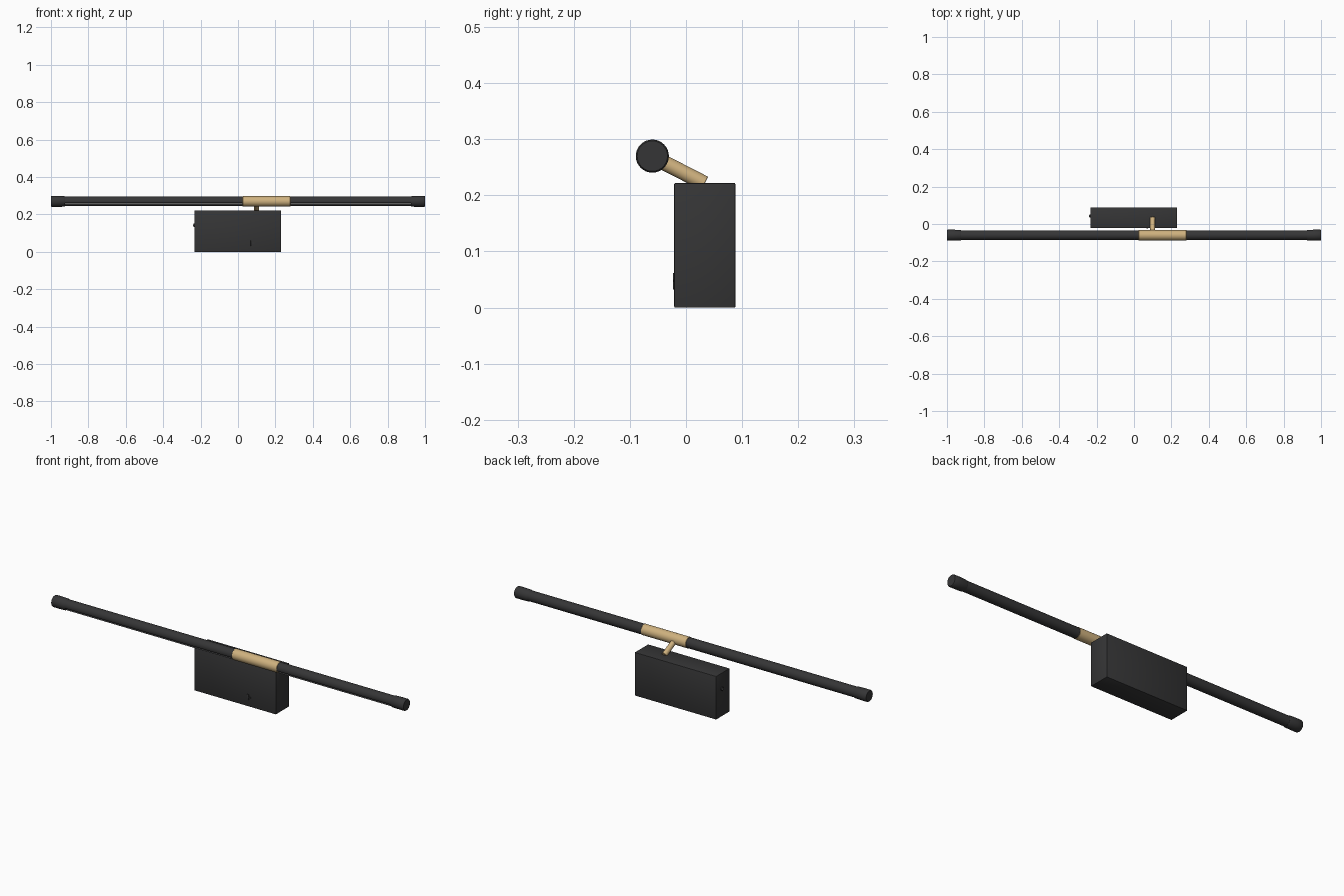
import bpy, bmesh, math
from mathutils import Vector

if "Cube" in bpy.data.objects:
    bpy.data.objects.remove(bpy.data.objects["Cube"])


def material(name, color):
    m = bpy.data.materials.new(name)
    m.diffuse_color = (*color, 1)
    m.use_nodes = True
    m.node_tree.nodes["Principled BSDF"].inputs["Base Color"].default_value = m.diffuse_color
    return m


BLACK = material("matte_black", (0.036, 0.036, 0.037))
BRASS = material("brushed_brass", (0.62, 0.44, 0.21))
PALE = material("pale_diffuser", (0.6, 0.6, 0.58))
GREY = material("steel_grey", (0.25, 0.25, 0.25))

AXIS_Y, AXIS_Z = -0.06, 0.27      # centre line of the lamp tube


def finish(name, bm, mats, smooth=True):
    bmesh.ops.recalc_face_normals(bm, faces=bm.faces)
    me = bpy.data.meshes.new(name)
    bm.to_mesh(me)
    bm.free()
    ob = bpy.data.objects.new(name, me)
    bpy.context.collection.objects.link(ob)
    for m in mats:
        me.materials.append(m)
    if smooth:
        bpy.ops.object.select_all(action='DESELECT')
        ob.select_set(True)
        bpy.context.view_layer.objects.active = ob
        bpy.ops.object.shade_smooth_by_angle(angle=math.radians(35))
    return ob


def lathe(name, start, direction, profile, mat, n=32):
    """Closed turned solid: profile is (distance along axis, radius)."""
    bm = bmesh.new()
    rot = Vector(direction).to_track_quat('Z', 'Y')
    rings = []
    for d, r in profile:
        rings.append([bm.verts.new(Vector(start) + rot @ Vector((
            r * math.cos(2 * math.pi * i / n), r * math.sin(2 * math.pi * i / n), d)))
            for i in range(n)])
    for a, b in zip(rings, rings[1:]):
        for i in range(n):
            bm.faces.new((a[i], a[(i + 1) % n], b[(i + 1) % n], b[i]))
    bm.faces.new(rings[0][::-1])
    bm.faces.new(rings[-1])
    return finish(name, bm, [mat])


def box(name, lo, hi, mat, bevel=0.0):
    bm = bmesh.new()
    bmesh.ops.create_cube(bm, size=1)
    for v in bm.verts:
        v.co = Vector([(lo[k] + hi[k]) / 2 + v.co[k] * (hi[k] - lo[k]) for k in range(3)])
    if bevel:
        bmesh.ops.bevel(bm, geom=bm.edges[:], offset=bevel, segments=2,
                        profile=0.5, affect='EDGES')
    return finish(name, bm, [mat])


# Lamp tube with a light channel opening down and to the front
def lamp_tube(x0, x1, r=0.026, top=-20, bottom=-55, depth=0.012, n=40):
    span = 360 - (top - bottom)
    angles = [math.radians(top + span * i / n) for i in range(n + 1)]
    pts = [(-r * math.cos(a), r * math.sin(a)) for a in angles]
    mid = math.radians((top + bottom) / 2)
    inward = (math.cos(mid) * depth, -math.sin(mid) * depth)
    for p in (pts[-1], pts[0]):
        pts.append((p[0] + inward[0], p[1] + inward[1]))
    bm = bmesh.new()
    ends = [[bm.verts.new((x, AXIS_Y + y, AXIS_Z + z)) for y, z in pts] for x in (x0, x1)]
    count = len(pts)
    for i in range(count):
        j = (i + 1) % count
        f = bm.faces.new((ends[0][i], ends[0][j], ends[1][j], ends[1][i]))
        f.material_index = 1 if i == n + 1 else 0     # channel floor
    bm.faces.new(ends[0])
    bm.faces.new(ends[1][::-1])
    return finish("lamp_tube", bm, [BLACK, PALE])


lamp_tube(-0.95, 0.95)

# End caps
for side, label in ((-1, "left"), (1, "right")):
    lathe(label + "_end_cap", (side * 0.925, AXIS_Y, AXIS_Z), (side, 0, 0),
          [(0, 0.0265), (0.006, 0.0285), (0.04, 0.0295), (0.071, 0.0295),
           (0.075, 0.027)], BLACK)

# Brass sleeve and the arm holding it
lathe("brass_sleeve", (0.025, AXIS_Y, AXIS_Z), (1, 0, 0),
      [(0, 0.0265), (0.001, 0.0275), (0.254, 0.0275), (0.255, 0.0265)], BRASS)
arm_dir = Vector((0, 0.89, -0.456)).normalized()
lathe("brass_arm", (0.1, AXIS_Y, AXIS_Z - 0.001), arm_dir,
      [(0.02, 0.0135), (0.104, 0.0135), (0.105, 0.0125)], BRASS, 24)

# Wall housing
box("housing", (-0.233, -0.021, 0.0), (0.23, 0.088, 0.222), BLACK, 0.002)

# Rocker switch on the front
box("switch_rocker", (0.068, -0.0235, 0.032), (0.076, -0.02, 0.062), BLACK, 0.001)
box("switch_lever", (0.076, -0.0225, 0.046), (0.088, -0.02, 0.05), BLACK)

# Small socket on the left side
lathe("side_socket", (-0.231, 0.043, 0.142), (-1, 0, 0),
      [(0, 0.009), (0.007, 0.009), (0.008, 0.008)], BLACK, 20)
lathe("socket_pin", (-0.235, 0.043, 0.142), (-1, 0, 0),
      [(0, 0.0045), (0.005, 0.0045)], GREY, 16)
